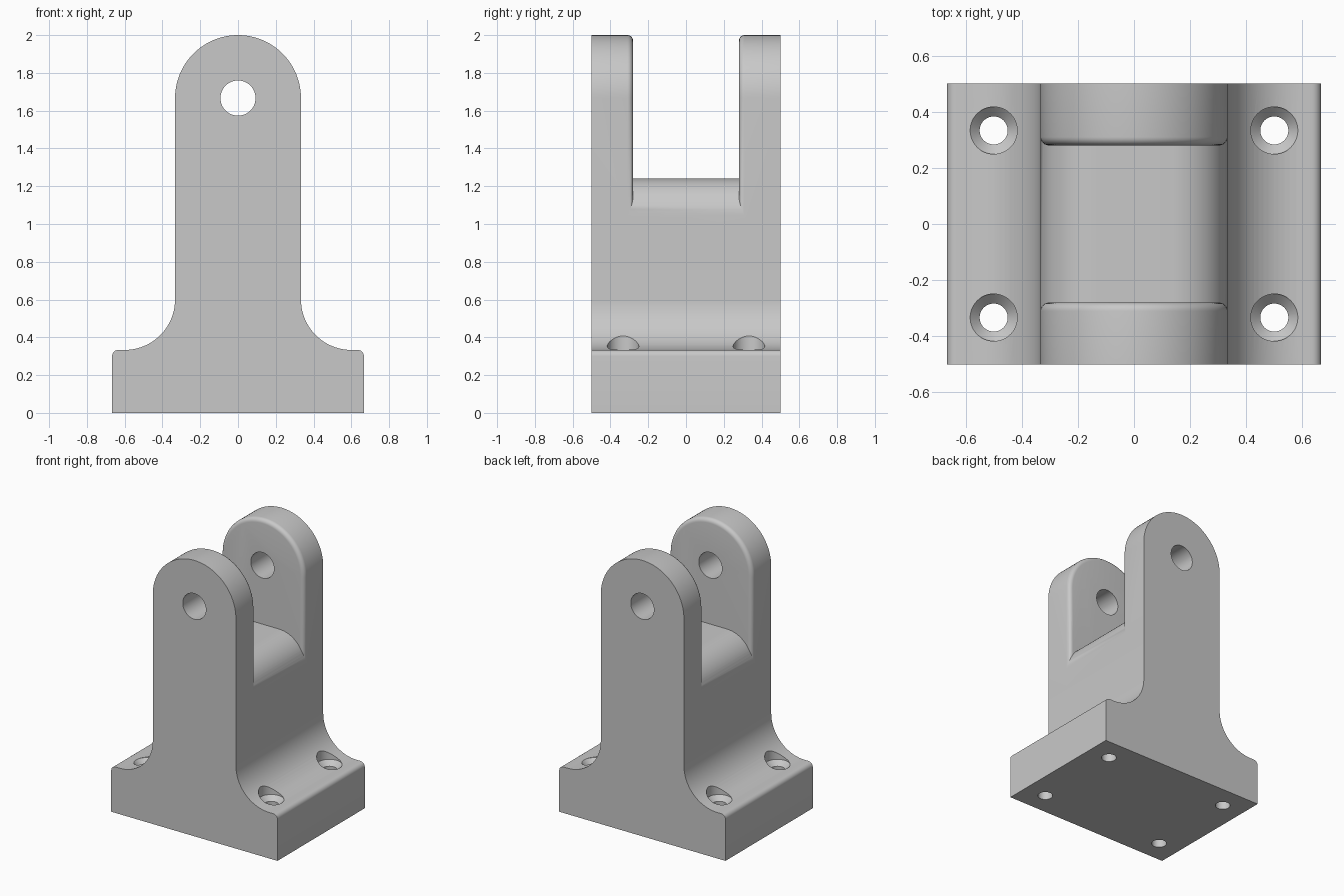
import bpy, bmesh
from math import sin, cos, radians, pi

cube = bpy.data.objects.get("Cube")
if cube:
    bpy.data.objects.remove(cube, do_unlink=True)

THIRD = 1 / 3
BASE_X, BASE_Z = 2 * THIRD, THIRD
HALF_Y, SLOT_Y = 0.5, 0.28
PIN_Z = 5 * THIRD
RIM = 0.03

grey = bpy.data.materials.new("plain grey")
grey.diffuse_color = (0.58, 0.58, 0.58, 1)
grey.use_nodes = True
grey.node_tree.nodes["Principled BSDF"].inputs["Base Color"].default_value = (0.58, 0.58, 0.58, 1)


def arc(cx, cz, r, start, end, steps):
    angles = [radians(start + (end - start) * i / steps) for i in range(steps + 1)]
    return [(cx + r * cos(a), cz + r * sin(a)) for a in angles]


def mirrored(half):
    """Close a right-hand outline with its left-hand reflection."""
    return half + [(-x, z) for x, z in reversed(half) if x > 1e-5]


def loft(name, sections):
    """Skin a closed solid through rings of equal point count."""
    bm = bmesh.new()
    rings = [[bm.verts.new(p) for p in ring] for ring in sections]
    bm.faces.new(rings[0])
    bm.faces.new(rings[-1])
    n = len(rings[0])
    for low, high in zip(rings, rings[1:]):
        for i in range(n):
            j = (i + 1) % n
            bm.faces.new((low[i], low[j], high[j], high[i]))
    bmesh.ops.recalc_face_normals(bm, faces=bm.faces)
    mesh = bpy.data.meshes.new(name)
    bm.to_mesh(mesh)
    bm.free()
    mesh.materials.append(grey)
    obj = bpy.data.objects.new(name, mesh)
    bpy.context.collection.objects.link(obj)
    return obj


def at_y(outline, y):
    return [(x, y, z) for x, z in outline]


def cheek_outline(inset):
    r = THIRD - inset
    return mirrored([(r, 0.9)] + arc(0, PIN_Z, r, 0, 90, 24))


def combine(target, tool, operation):
    mod = target.modifiers.new(operation.lower(), 'BOOLEAN')
    mod.operation, mod.object, mod.solver = operation, tool, 'EXACT'
    bpy.context.view_layer.objects.active = target
    bpy.ops.object.modifier_apply(modifier=mod.name)
    bpy.data.objects.remove(tool, do_unlink=True)


# Flanged base and column with a rounded saddle on top
half = [(BASE_X, 0)]
half += arc(BASE_X - 0.033, BASE_Z - 0.033, 0.033, 0, 90, 6)
half += arc(0.6, 0.6, 0.6 - THIRD, 270, 180, 20)
half += arc(THIRD - 0.2, 1.04, 0.2, 0, 90, 16)
body = mirrored(half)
bracket = loft("clevis_bracket", [at_y(body, -HALF_Y), at_y(body, HALF_Y)])

# Two round-headed cheeks with softened inner rims
for side in (-1, 1):
    sections = []
    for step in range(7):
        a = radians(15 * step)
        sections.append(at_y(cheek_outline(RIM * (1 - sin(a))),
                             side * (SLOT_Y + RIM * (1 - cos(a)))))
    sections.append(at_y(cheek_outline(0), side * HALF_Y))
    combine(bracket, loft("cheek", sections), 'UNION')

# Pin hole through both cheeks
pin = arc(0, PIN_Z, 0.093, 0, 352.5, 47)
combine(bracket, loft("pin_cutter", [at_y(pin, -0.7), at_y(pin, 0.7)]), 'DIFFERENCE')

# Four countersunk bolt holes in the flanges
bolt = [(0.05, -0.1), (0.05, 0.3), (0.084, 0.334), (0.084, 0.7)]
for x in (-0.5, 0.5):
    for y in (-THIRD, THIRD):
        rings = [[(px, py, z) for px, py in arc(x, y, r, 0, 352.5, 47)] for r, z in bolt]
        combine(bracket, loft("bolt_cutter", rings), 'DIFFERENCE')

# Smooth curved surfaces, crisp machined edges
bpy.ops.object.select_all(action='DESELECT')
bracket.select_set(True)
bpy.context.view_layer.objects.active = bracket
bpy.ops.object.shade_smooth_by_angle(angle=radians(30))
